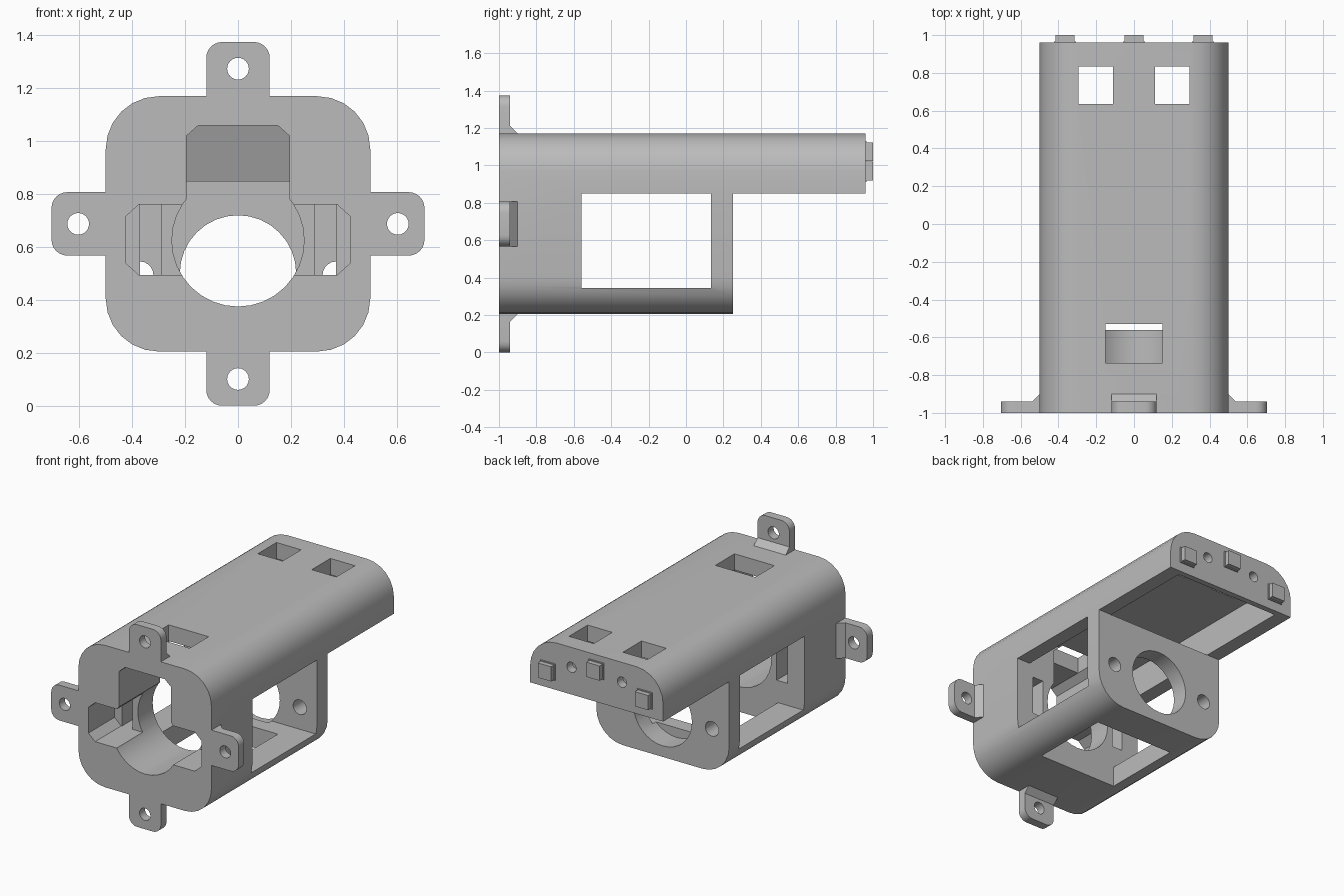
import bpy, bmesh, math
from mathutils import Matrix, Vector

cube = bpy.data.objects.get("Cube")
if cube:
    bpy.data.objects.remove(cube, do_unlink=True)

grey = bpy.data.materials.new("plain_grey")
grey.use_nodes = True
grey.diffuse_color = (0.5, 0.5, 0.5, 1)
grey.node_tree.nodes["Principled BSDF"].inputs["Base Color"].default_value = grey.diffuse_color

MID = 0.6875   # height of the body axis
HALF = 0.4825  # half height of the body


def prism(name, pts, axis, a, b):
    """Extrude a flat convex outline along an axis from a to b."""
    place = {"x": lambda u, v: (a, u, v),
             "y": lambda u, v: (u, a, v),
             "z": lambda u, v: (u, v, a)}[axis]
    bm = bmesh.new()
    face = bm.faces.new([bm.verts.new(place(u, v)) for u, v in pts])
    out = bmesh.ops.extrude_face_region(bm, geom=[face])
    shift = Vector([(b - a) if c == axis else 0 for c in "xyz"])
    bmesh.ops.translate(bm, vec=shift,
                        verts=[g for g in out["geom"] if isinstance(g, bmesh.types.BMVert)])
    bmesh.ops.recalc_face_normals(bm, faces=bm.faces)
    mesh = bpy.data.meshes.new(name)
    bm.to_mesh(mesh)
    bm.free()
    mesh.materials.append(grey)
    ob = bpy.data.objects.new(name, mesh)
    bpy.context.collection.objects.link(ob)
    return ob


def rect(u0, u1, v0, v1):
    return [(u0, v0), (u1, v0), (u1, v1), (u0, v1)]


def box(name, x0, x1, y0, y1, z0, z1):
    return prism(name, rect(x0, x1, z0, z1), "y", y0, y1)


def circle(u, v, r, n=32):
    return [(u + r * math.cos(math.tau * i / n), v + r * math.sin(math.tau * i / n))
            for i in range(n)]


def rounded(u0, u1, v0, v1, r, n=6):
    pts = []
    corners = [(u1 - r, v1 - r), (u0 + r, v1 - r), (u0 + r, v0 + r), (u1 - r, v0 + r)]
    for k, (u, v) in enumerate(corners):
        for i in range(n + 1):
            t = math.pi / 2 * (k + i / n)
            pts.append((u + r * math.cos(t), v + r * math.sin(t)))
    return pts


def cut(ob, cutters):
    """Subtract the cutters, bake the result and remove them."""
    for c in cutters:
        c.hide_render = True
        mod = ob.modifiers.new("cut", "BOOLEAN")
        mod.operation, mod.solver, mod.object = "DIFFERENCE", "EXACT", c
    bpy.context.view_layer.update()
    deps = bpy.context.evaluated_depsgraph_get()
    mesh = bpy.data.meshes.new_from_object(ob.evaluated_get(deps))
    ob.modifiers.clear()
    ob.data = mesh
    for c in cutters:
        bpy.data.objects.remove(c, do_unlink=True)


def smooth(ob):
    bpy.ops.object.select_all(action="DESELECT")
    ob.select_set(True)
    bpy.context.view_layer.objects.active = ob
    bpy.ops.object.shade_smooth_by_angle(angle=math.radians(30))


# Main housing: rounded sleeve with the lower rear cut away
body = prism("housing", rounded(-0.5, 0.5, MID - HALF, MID + HALF, 0.2), "y", -1, 0.96)
cutters = [
    box("rear_step", -1, 1, 0.25, 1.5, -0.5, 0.85),
    box("side_windows", -1, 1, -0.56, 0.135, 0.345, 0.85),
    box("floor_window", -0.3, 0.3, -0.56, 0.0, 0, 0.5),
    # long channel under the roof with a sloped rear end
    prism("roof_channel", [(-0.56, 0.85), (0.92, 0.85), (0.84, 1.06), (-0.56, 1.06)],
          "x", -0.4, 0.4),
    # rear plate bore
    prism("rear_bore", circle(0, 0.5, 0.22), "y", 0.1, 0.3),
    # front block bore and cable slot
    prism("front_bore", circle(0, 0.625, 0.25), "y", -1.1, -0.5),
    prism("front_slot", [(-0.195, 0.6), (0.195, 0.6), (0.195, 1.02), (0.15, 1.06),
                         (-0.15, 1.06), (-0.195, 1.02)], "y", -1.1, -0.5),
    box("roof_front_window", -0.15, 0.15, -0.735, -0.53, 0.9, 1.3),
]
for s in (-1, 1):
    pocket = [(0, 0.495), (0.375, 0.495), (0.425, 0.54), (0.425, 0.715), (0.375, 0.76), (0, 0.76)]
    cutters += [
        prism("side_pocket", [(s * u, v) for u, v in pocket], "y", -1.1, -0.72),
        prism("side_slot", rect(s * 0.29, s * 0.37, 0.495, 0.76), "y", -0.9, -0.5),
        prism("rear_screw_hole", circle(s * 0.37, 0.495, 0.05, 20), "y", 0.1, 0.3),
        prism("end_screw_hole", circle(s * 0.19, 1.035, 0.035, 20), "y", 0.9, 1.1),
        prism("roof_rear_window", rect(s * 0.11, s * 0.295, 0.635, 0.835), "z", 0.95, 1.3),
    ]
cut(body, cutters)
smooth(body)

# Four mounting tabs with chamfered roots, turned around the body axis
for i, (side, reach) in enumerate([("top", HALF), ("left", 0.5), ("bottom", HALF), ("right", 0.5)]):
    turn = (Matrix.Translation((0, 0, MID))
            @ Matrix.Rotation(math.pi / 2 * i, 4, "Y"))
    tab = prism(side + "_mounting_tab",
                rounded(-0.12, 0.12, reach - 0.15, reach + 0.205, 0.06), "y", -1, -0.94)
    cut(tab, [prism("tab_hole", circle(0, reach + 0.104, 0.041, 24), "y", -1.1, -0.8),
              box("tab_trim", -1, 1, -1.2, -0.8, 0, reach)])
    root = prism(side + "_tab_root", [(-0.94, reach), (-0.9, reach), (-0.94, reach + 0.04)],
                 "x", -0.12, 0.12)
    for ob in (tab, root):
        ob.data.transform(turn)
    smooth(tab)

# Locating pegs on the rear end, the middle one set higher
for name, x, z in (("right", -0.365, 0.97), ("middle", 0, 1.073), ("left", 0.365, 0.97)):
    box(name + "_peg_base", x - 0.056, x + 0.056, 0.955, 0.968, z - 0.056, z + 0.056)
    box(name + "_peg", x - 0.05, x + 0.05, 0.96, 1.0, z - 0.05, z + 0.05)
